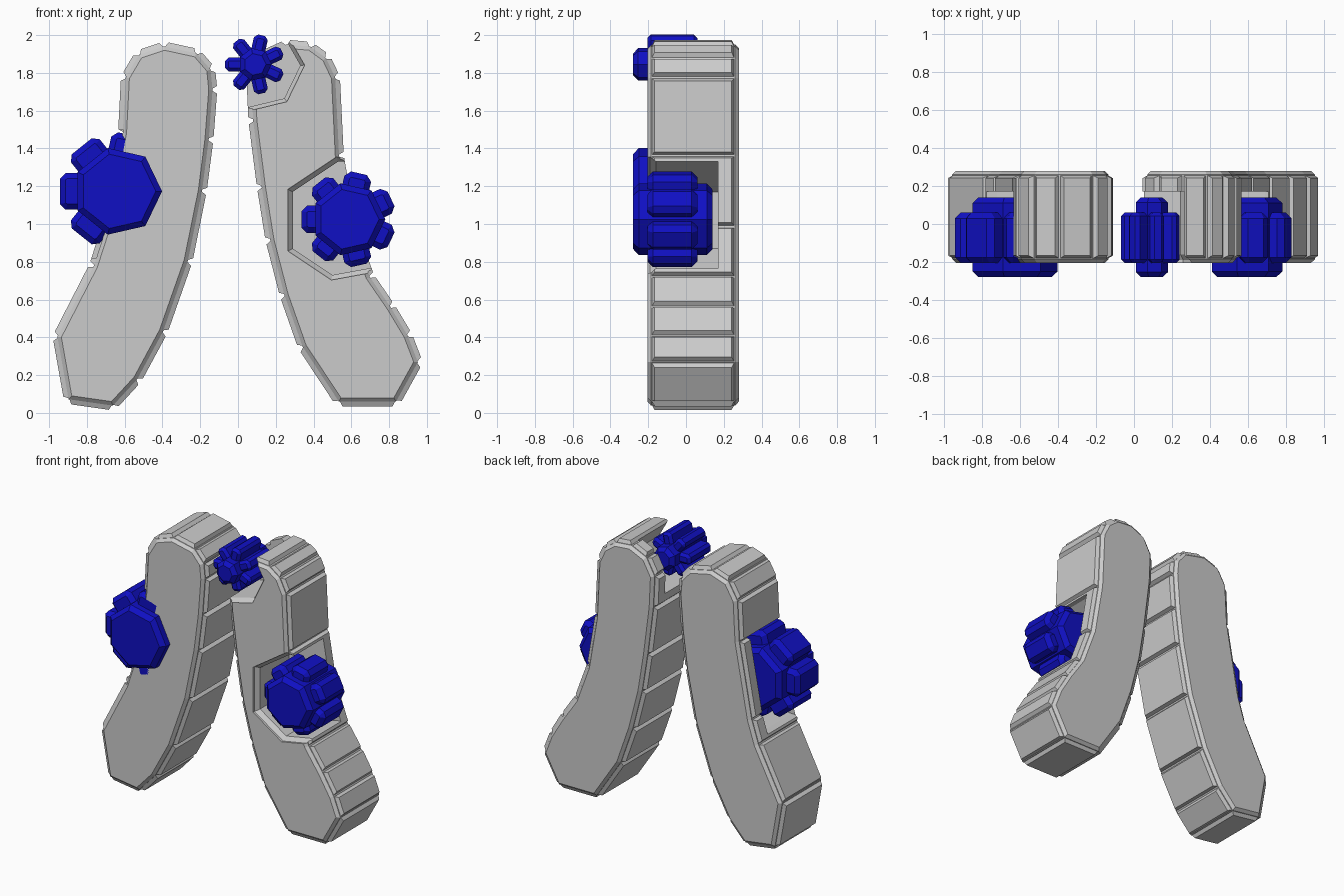
import bpy, bmesh, math
from mathutils import Vector

if "Cube" in bpy.data.objects:
    bpy.data.objects.remove(bpy.data.objects["Cube"])


def offset(pts, d):
    """Grow an x-z polygon outward by d with mitred corners."""
    area = sum(a[0] * b[1] - b[0] * a[1] for a, b in zip(pts, pts[1:] + pts[:1]))
    s = d if area > 0 else -d
    out = []
    for i, p in enumerate(pts):
        p, a, b = Vector(p), Vector(pts[i - 1]), Vector(pts[(i + 1) % len(pts)])
        e, f = (p - a).normalized(), (b - p).normalized()
        n1, n2 = Vector((e.y, -e.x)), Vector((f.y, -f.x))
        m = (n1 + n2) / (1 + n1.dot(n2))
        out.append(tuple(p + m * s))
    return out


def loft(bm, rings):
    """Closed solid from (polygon, y) rings; returns the wall faces per level."""
    rows = [[bm.verts.new((x, y, z)) for x, z in pts] for pts, y in rings]
    n = len(rows[0])
    walls = [[bm.faces.new((r[i], r[(i + 1) % n], s[(i + 1) % n], s[i])) for i in range(n)]
             for r, s in zip(rows, rows[1:])]
    bm.faces.new(rows[0])
    bm.faces.new(rows[-1])
    bmesh.ops.recalc_face_normals(bm, faces=bm.faces[:])
    return walls


def finish(bm, name, mat=None):
    me = bpy.data.meshes.new(name)
    bm.to_mesh(me)
    bm.free()
    ob = bpy.data.objects.new(name, me)
    bpy.context.collection.objects.link(ob)
    if mat:
        me.materials.append(mat)
    return ob


def slab(name, cap):
    """Curved slab with chamfered caps and a raised panel on every side face."""
    bm = bmesh.new()
    wide = offset(cap, 0.02)
    walls = loft(bm, [(cap, -.205), (wide, -.185), (wide, .26), (cap, .28)])
    panels = walls[1]
    bmesh.ops.inset_individual(bm, faces=panels, thickness=.008, depth=0)
    bmesh.ops.inset_individual(bm, faces=panels, thickness=.018, depth=.025)
    return finish(bm, name)


def cut(ob, pts, y0, y1, rim=0.0):
    """Cut a pocket with an optional bevelled front rim."""
    bm = bmesh.new()
    big = offset(pts, rim) if rim else pts
    rings = [(big, y0), (big, -.19), (pts, -.16), (pts, y1)] if rim else [(pts, y0), (pts, y1)]
    loft(bm, rings)
    cutter = finish(bm, "pocket_cutter")
    cutter.hide_render = True
    mod = ob.modifiers.new("pocket", 'BOOLEAN')
    mod.operation, mod.solver, mod.object = 'DIFFERENCE', 'EXACT', cutter
    bpy.context.view_layer.objects.active = ob
    bpy.ops.object.modifier_apply(modifier=mod.name)
    bpy.data.objects.remove(cutter)


def gear(name, cx, cz, r, tip, width, mat):
    """Seven-sided hub with seven chamfered teeth."""
    bm = bmesh.new()
    k = min(.03, r * .3)
    hub = [(cx + r * math.cos(i * math.tau / 7), cz + r * math.sin(i * math.tau / 7)) for i in range(7)]
    small = offset(hub, -k)
    loft(bm, [(small, -.28), (hub, -.28 + k), (hub, .14 - k), (small, .14)])
    w, c = width / 2, min(.03, width * .25)
    for i in range(7):
        a = math.pi + i * math.tau / 7
        ca, sa = math.cos(a), math.sin(a)

        def place(pts):
            return [(cx + u * ca - v * sa, cz + u * sa + v * ca) for u, v in pts]
        full = place([(r * .4, -w), (tip - c, -w), (tip, -w + c), (tip, w - c), (tip - c, w), (r * .4, w)])
        thin = place([(r * .4, -w + c), (tip - c * 1.3, -w + c), (tip - c, -w + c * 1.2),
                      (tip - c, w - c * 1.2), (tip - c * 1.3, w - c), (r * .4, w - c)])
        loft(bm, [(thin, -.205), (full, -.205 + c), (full, .06 - c), (thin, .06)])
    return finish(bm, name, mat)


# left slab: front skin stays, the pocket opens to the outer side
left = slab("left_slab", [
    (-.39, 1.92), (-.23, 1.885), (-.165, 1.81), (-.155, 1.71), (-.175, 1.45), (-.21, 1.18),
    (-.285, .81), (-.415, .44), (-.55, .19), (-.67, .06), (-.88, .09), (-.935, .4),
    (-.745, .77), (-.69, .94), (-.59, 1.48), (-.575, 1.77), (-.51, 1.88)])
cut(left, [(-.58, 1.5), (-.42, 1.38), (-.37, 1.17), (-.42, .97), (-.6, .83), (-.72, .82),
           (-1.1, .82), (-1.1, 1.5)], -.185, .17)

# right slab: side pocket and top corner notch, both open to the front
right = slab("right_slab", [
    (.375, 1.92), (.45, 1.865), (.495, 1.77), (.515, 1.36), (.58, .98), (.68, .71), (.79, .55),
    (.88, .4), (.93, .27), (.825, .08), (.545, .08), (.36, .36), (.265, .63), (.19, .92),
    (.145, 1.2), (.1, 1.55), (.09, 1.77), (.15, 1.88), (.26, 1.93)])
cut(right, [(.53, 1.33), (.29, 1.17), (.29, .87), (.5, .73), (.69, .765), (1.1, .765), (1.1, 1.33)],
    -.4, .17, .025)
cut(right, [(-.1, 1.62), (.06, 1.62), (.245, 1.665), (.33, 1.84), (.25, 1.98), (.22, 2.1), (-.1, 2.1)],
    -.4, .17, .02)

# blue gears
blue = bpy.data.materials.new("blue")
blue.diffuse_color = (.005, .005, .55, 1)
blue.use_nodes = True
blue.node_tree.nodes["Principled BSDF"].inputs["Base Color"].default_value = blue.diffuse_color
gear("left_gear", -.637, 1.173, .235, .305, .195, blue)
gear("right_gear", .585, 1.025, .195, .25, .145, blue)
gear("top_gear", .09, 1.845, .088, .158, .075, blue)
